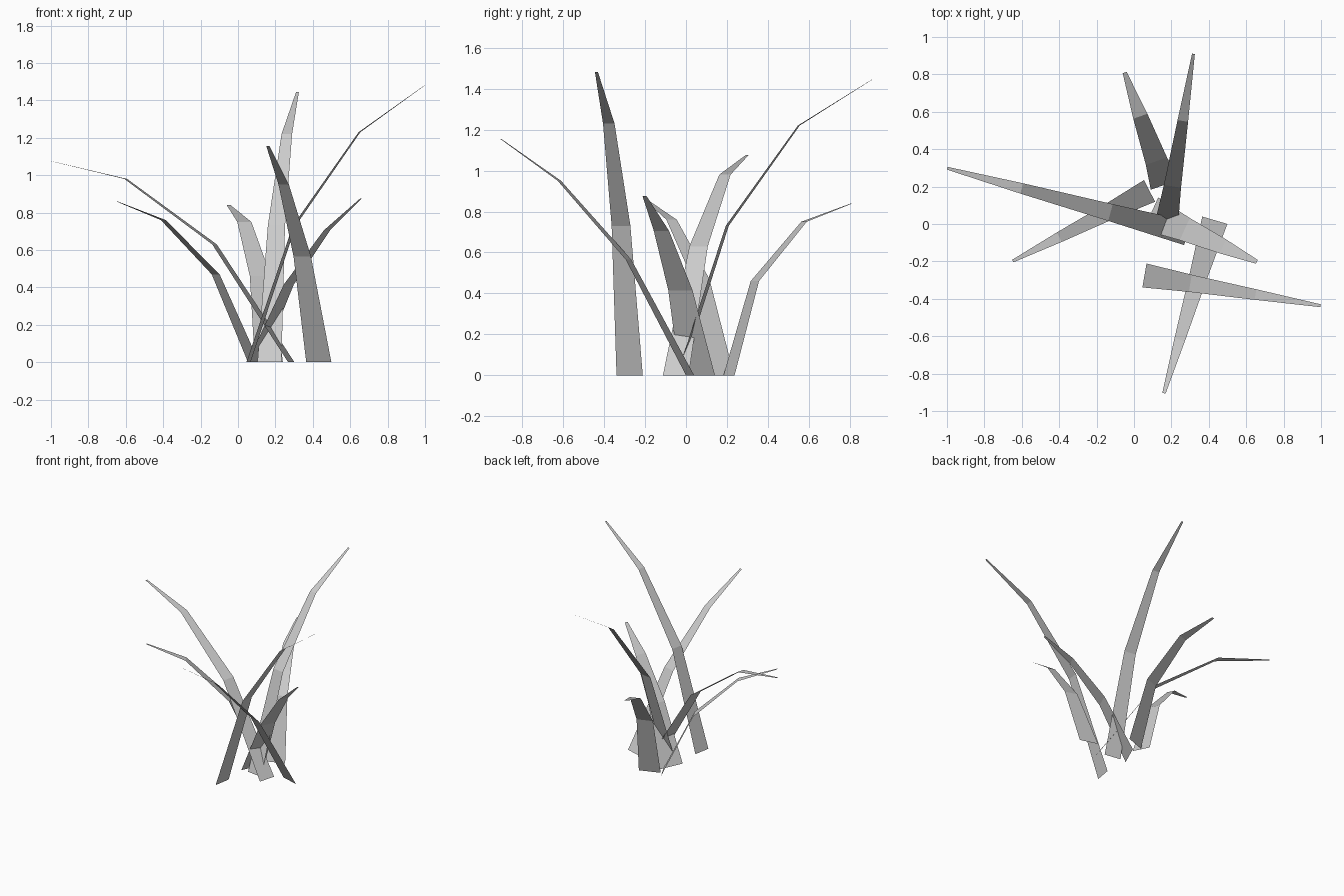
import bpy
from mathutils import Vector

cube = bpy.data.objects.get("Cube")
if cube:
    bpy.data.objects.remove(cube, do_unlink=True)

grey = bpy.data.materials.new("blade_grey")
grey.use_nodes = True
colour = (0.6, 0.6, 0.6, 1)
grey.diffuse_color = colour
grey.node_tree.nodes["Principled BSDF"].inputs["Base Color"].default_value = colour


def blade(name, base, tip, reach, heights, widths):
    """Flat tapering strip, bent at two joints between its base and its tip."""
    base, tip = Vector(base), Vector(tip)
    run = tip - base
    side = Vector((-run.y, run.x)).normalized()
    verts = []
    for f, z, w in zip((0, *reach, 1), (0, *heights), widths):
        mid = base + run * f
        for s in (-0.5, 0.5):
            p = mid + side * w * s
            verts.append((p.x, p.y, z))
    faces = [(i, i + 2, i + 3, i + 1) for i in (0, 2, 4)]
    mesh = bpy.data.meshes.new(name)
    mesh.from_pydata(verts, [], faces)
    mesh.materials.append(grey)
    bpy.context.collection.objects.link(bpy.data.objects.new(name, mesh))


slim = (0.13, 0.093, 0.057, 0.015)
wide = (0.16, 0.12, 0.08, 0.022)
broad = (0.19, 0.13, 0.082, 0.022)

# Tall blades
blade("tall_left_blade", (0.056, -0.275), (0.998, -0.437),
      (0.26, 0.63), (0.73, 1.23, 1.48), slim)
blade("tall_back_blade", (0.168, -0.035), (0.318, 0.91),
      (0.25, 0.62), (0.73, 1.22, 1.445), slim)
blade("front_blade", (0.432, 0.02), (0.16, -0.905),
      (0.325, 0.69), (0.565, 0.95, 1.155), (0.14, 0.097, 0.058, 0.018))
blade("long_right_blade", (0.285, -0.05), (-0.998, 0.298),
      (0.32, 0.69), (0.63, 0.98, 1.075), slim)

# Short blades
blade("short_right_blade", (0.083, 0.177), (-0.648, -0.198),
      (0.277, 0.66), (0.47, 0.76, 0.86), slim)
blade("short_left_blade", (0.09, 0.055), (0.657, -0.202),
      (0.32, 0.68), (0.415, 0.705, 0.875), broad)
blade("short_back_blade", (0.165, 0.21), (-0.05, 0.81),
      (0.21, 0.61), (0.46, 0.75, 0.84), wide)
